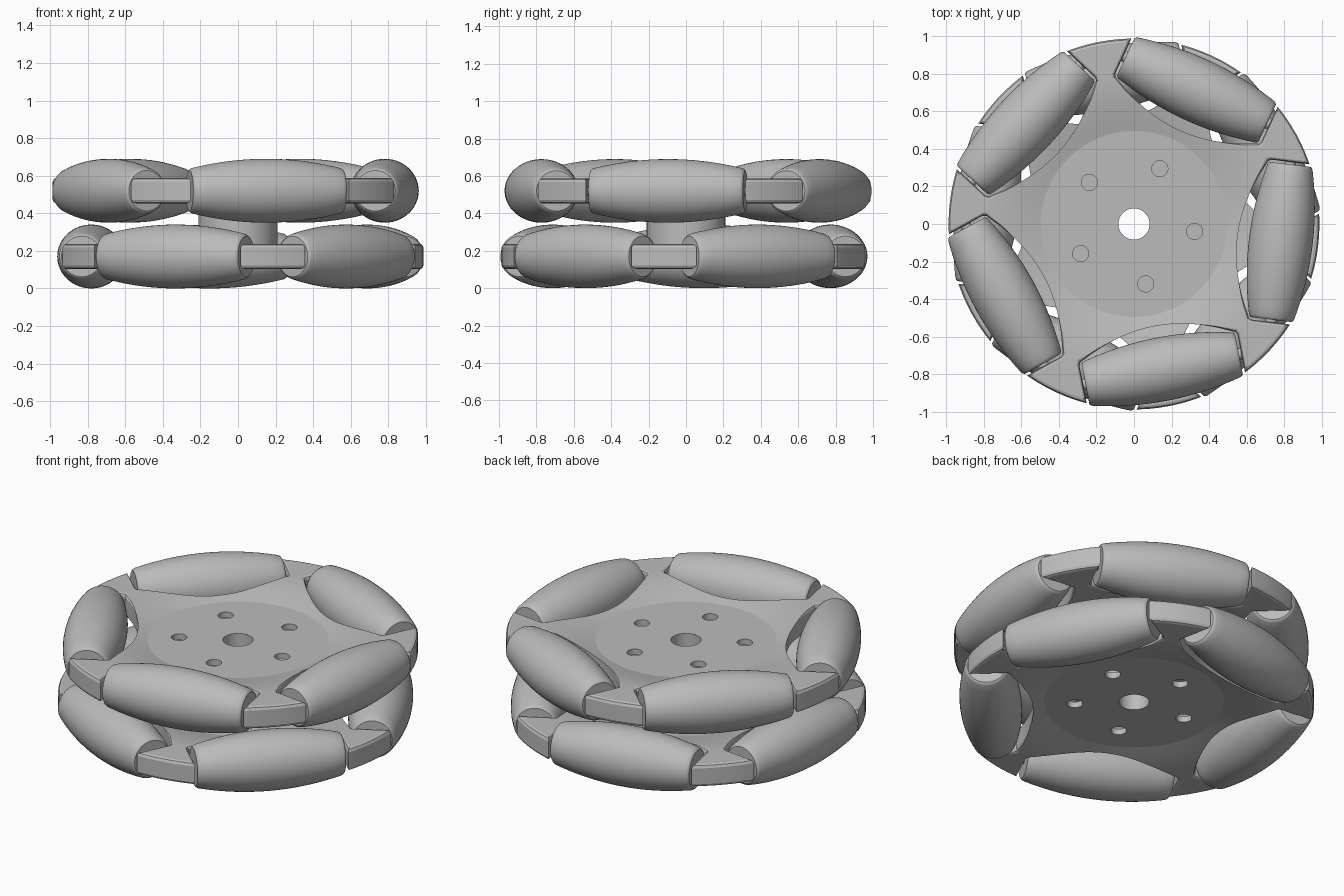
import bpy, bmesh, math
from mathutils import Matrix, Vector

if "Cube" in bpy.data.objects:
    bpy.data.objects.remove(bpy.data.objects["Cube"])

grey = bpy.data.materials.new("plain grey")
grey.diffuse_color = (0.5, 0.5, 0.5, 1)
grey.use_nodes = True
grey.node_tree.nodes["Principled BSDF"].inputs["Base Color"].default_value = grey.diffuse_color

COUNT = 5
STEP = math.tau / COUNT
AXIS_R = 0.787          # distance of roller axis from wheel centre
LAYERS = [("lower", 0.17, math.radians(29)), ("upper", 0.52, math.radians(-7))]


def make(name, bm, angle=25):
    bmesh.ops.remove_doubles(bm, verts=bm.verts, dist=1e-5)
    bmesh.ops.recalc_face_normals(bm, faces=bm.faces)
    me = bpy.data.meshes.new(name)
    bm.to_mesh(me)
    bm.free()
    me.materials.append(grey)
    ob = bpy.data.objects.new(name, me)
    bpy.context.collection.objects.link(ob)
    smooth(ob, angle)
    return ob


def smooth(ob, angle):
    bpy.ops.object.select_all(action='DESELECT')
    ob.select_set(True)
    bpy.context.view_layer.objects.active = ob
    bpy.ops.object.shade_smooth_by_angle(angle=math.radians(angle))


def lathe(name, profile, segs, closed, angle=25):
    """Revolve (radius, z) points about z."""
    bm = bmesh.new()
    rings = [[bm.verts.new((r * math.cos(math.tau * i / segs),
                            r * math.sin(math.tau * i / segs), z))
              for i in range(segs)] for r, z in profile if r > 0]
    pairs = list(zip(rings, rings[1:]))
    if closed:
        pairs.append((rings[-1], rings[0]))
    else:
        bm.faces.new(rings[0])
        bm.faces.new(rings[-1])
    for a, b in pairs:
        for i in range(segs):
            j = (i + 1) % segs
            bm.faces.new((a[i], a[j], b[j], b[i]))
    return make(name, bm, angle)


def prism(bm, loops, caps=True):
    """Skin a stack of equal closed loops into a solid."""
    rows = [[bm.verts.new(p) for p in loop] for loop in loops]
    n = len(rows[0])
    for a, b in zip(rows, rows[1:]):
        for i in range(n):
            bm.faces.new((a[i], a[(i + 1) % n], b[(i + 1) % n], b[i]))
    bm.faces.new(rows[0])
    bm.faces.new(rows[-1])


def pocket(z, d, ang):
    """Roller pocket outline grown by d, turned to angle ang."""
    half = [(0.4 * i / 8, 0.555 + 0.12 * (0.4 * i / 8 / 0.43) ** 2) for i in range(9)]
    half += [(0.42, 0.667), (0.429, 0.685)]
    right = [(t + d * t / 0.43, r - d) for t, r in half] + [(0.43 + d, 1.15)]
    pts = right + [(-t, r) for t, r in reversed(right[1:])]
    rot = Matrix.Rotation(ang, 3, 'Z')
    return [rot @ Vector((r, t, z)) for t, r in pts]


# Plate: dished disc, thin in the middle and thick at the arm tips
half = [(0.083, 0.018), (0.495, 0.018)]
half += [(0.495 + 0.305 * i / 10, 0.018 + 0.049 * math.sin(math.pi / 2 * i / 10)) for i in range(1, 11)]
half += [(0.968, 0.067), (0.980, 0.062), (0.987, 0.048)]
profile = half + [(r, -z) for r, z in reversed(half)]
plate = lathe("upper_plate", profile, 120, True, 12)

# Cutter: roller pockets with flared rims, and bolt holes
bm = bmesh.new()
for k in range(COUNT):
    a = k * STEP
    prism(bm, [pocket(z, d, a) for z, d in
               ((-0.15, 0.015), (-0.068, 0.015), (-0.062, 0.005), (-0.05, 0),
                (0.05, 0), (0.062, 0.005), (0.068, 0.015), (0.15, 0.015))])
    c = Vector((0.325 * math.cos(a), 0.325 * math.sin(a), 0))
    prism(bm, [[c + Vector((0.043 * math.cos(math.tau * i / 24),
                            0.043 * math.sin(math.tau * i / 24), z)) for i in range(24)]
               for z in (-0.15, 0.15)])
cutter = make("pocket_cutter", bm)
cutter.hide_render = True
mod = plate.modifiers.new("pockets", 'BOOLEAN')
mod.operation = 'DIFFERENCE'
mod.solver = 'EXACT'
mod.object = cutter
bpy.context.view_layer.objects.active = plate
bpy.ops.object.modifier_apply(modifier=mod.name)
bpy.data.objects.remove(cutter)
smooth(plate, 12)

# Roller: barrel along z, and its axle pin
barrel = [(0.108, -0.416), (0.116, -0.41)]
barrel += [(0.17 - 0.051 * (t / 0.41) ** 2, t) for t in [-0.4 + 0.05 * i for i in range(17)]]
barrel += [(0.116, 0.41), (0.108, 0.416)]
roller = lathe("roller", barrel, 56, False)
pin = lathe("axle_pin", [(0.03, -0.44), (0.03, 0.44)], 20, False)

# Two layers, turned half a step from each other
for layer, z, turn in LAYERS:
    ob = bpy.data.objects.new(layer + "_plate_copy", plate.data) if layer == "lower" else plate
    if ob is not plate:
        ob.name = "lower_plate"
        bpy.context.collection.objects.link(ob)
    ob.matrix_world = Matrix.Translation((0, 0, z)) @ Matrix.Rotation(turn, 4, 'Z')
    for k in range(COUNT):
        place = (Matrix.Translation((0, 0, z)) @ Matrix.Rotation(turn + k * STEP, 4, 'Z')
                 @ Matrix.Translation((AXIS_R, 0, 0)) @ Matrix.Rotation(math.pi / 2, 4, 'X'))
        for src in (roller, pin):
            part = bpy.data.objects.new(f"{layer}_{src.name}_{k + 1}", src.data)
            bpy.context.collection.objects.link(part)
            part.matrix_world = place
for src in (roller, pin):
    bpy.data.objects.remove(src)

# Hub spacer joining the plates, with the centre bore
lathe("hub_spacer", [(0.083, 0.16), (0.21, 0.16), (0.21, 0.53), (0.083, 0.53)], 64, True)
